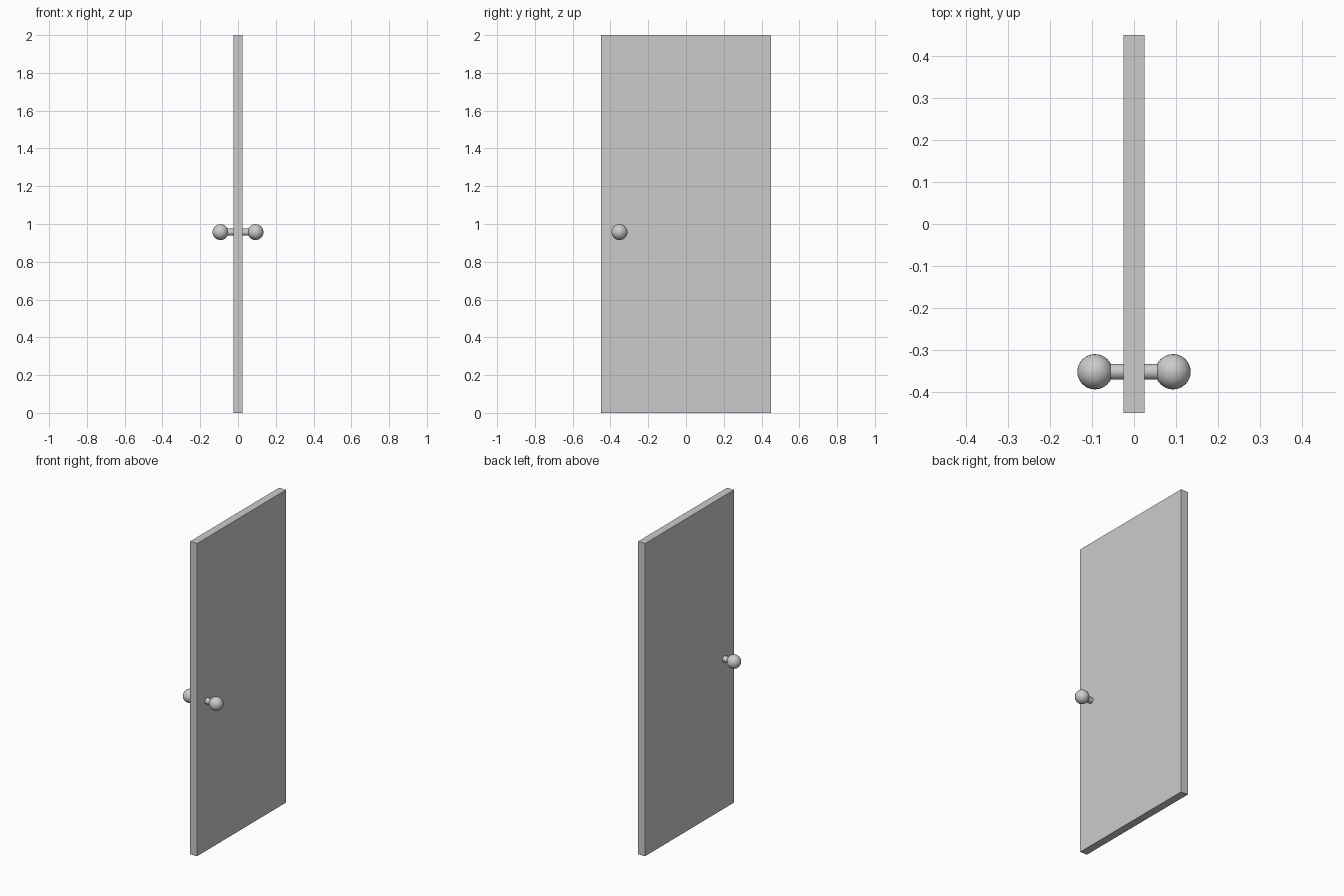
import bpy
import math

if "Cube" in bpy.data.objects:
    bpy.data.objects.remove(bpy.data.objects["Cube"])

KNOB_Y, KNOB_Z = -0.352, 0.957


def name_last(name, smooth=False):
    obj = bpy.context.object
    obj.name = name
    if smooth:
        bpy.ops.object.shade_smooth_by_angle(angle=math.radians(40))
    return obj


# Door slab, standing on the ground
bpy.ops.mesh.primitive_cube_add(size=1, location=(0, 0, 1))
slab = name_last("door_slab")
slab.scale = (0.05, 0.9, 2.0)
bpy.ops.object.transform_apply(location=False, rotation=False, scale=True)

# Spindle passing through the slab, joining both knobs
bpy.ops.mesh.primitive_cylinder_add(
    vertices=32, radius=0.019, depth=0.15,
    location=(0, KNOB_Y, KNOB_Z), rotation=(0, math.pi / 2, 0))
name_last("knob_spindle", smooth=True)

# Round knob on each face of the door
for side, label in ((-1, "left"), (1, "right")):
    bpy.ops.mesh.primitive_uv_sphere_add(
        segments=32, ring_count=16, radius=0.042,
        location=(side * 0.093, KNOB_Y, KNOB_Z))
    name_last(f"{label}_knob", smooth=True)
